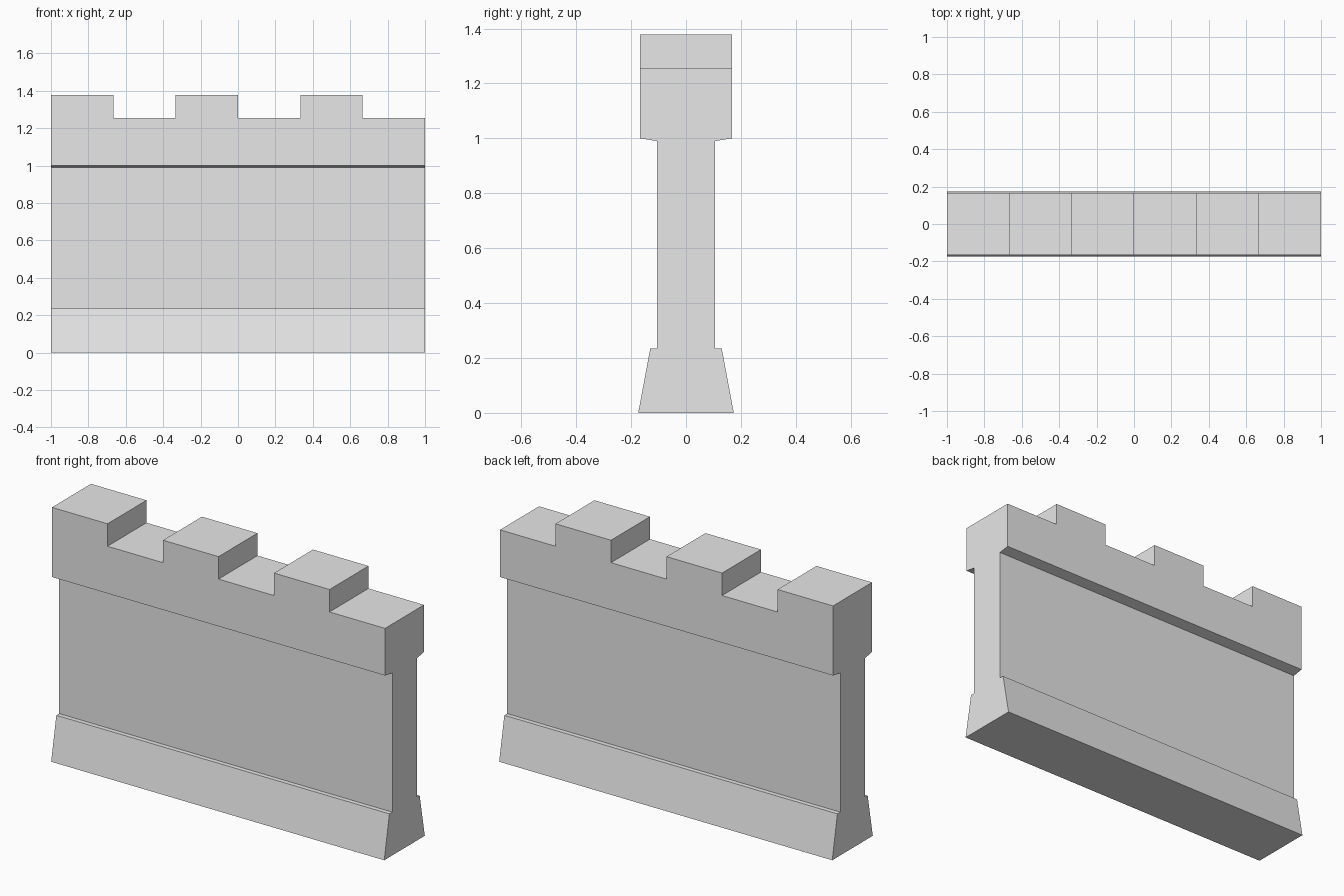
import bpy
import bmesh

cube = bpy.data.objects.get("Cube")
if cube:
    bpy.data.objects.remove(cube, do_unlink=True)

stone = bpy.data.materials.new("pale_grey_stone")
stone.use_nodes = True
stone.diffuse_color = (0.8, 0.8, 0.8, 1)
stone.node_tree.nodes["Principled BSDF"].inputs["Base Color"].default_value = stone.diffuse_color

HALF_LENGTH = 1.0
PARAPET_HALF = 0.167
WALK_Z, TOP_Z = 1.256, 1.378
STEP = 2 * HALF_LENGTH / 6


def extrude_outline(name, outline, axis, half):
    """Extrude a closed 2D outline symmetrically along x or y."""
    def place(u, v, d):
        return (d, u, v) if axis == "x" else (u, d, v)

    bm = bmesh.new()
    face = bm.faces.new([bm.verts.new(place(u, v, -half)) for u, v in outline])
    new = bmesh.ops.extrude_face_region(bm, geom=[face])["geom"]
    moved = [g for g in new if isinstance(g, bmesh.types.BMVert)]
    bmesh.ops.translate(bm, verts=moved, vec=place(0, 0, 2 * half))
    bmesh.ops.recalc_face_normals(bm, faces=bm.faces)
    mesh = bpy.data.meshes.new(name)
    bm.to_mesh(mesh)
    bm.free()
    mesh.materials.append(stone)
    obj = bpy.data.objects.new(name, mesh)
    bpy.context.collection.objects.link(obj)
    return obj


# Wall body: battered plinth, thin shaft and the undercut of the parapet
side = [(0.174, 0), (0.13, 0.235), (0.105, 0.235), (0.105, 0.99), (PARAPET_HALF, 1.0)]
extrude_outline("wall_body", side + [(-y, z) for y, z in reversed(side)], "x", HALF_LENGTH)

# Parapet: alternating merlons and gaps, starting with a merlon on the right
crest = []
for i in range(6):
    z = TOP_Z if i % 2 == 0 else WALK_Z
    x = -HALF_LENGTH + i * STEP
    crest += [(x, z), (x + STEP, z)]
extrude_outline("crenellated_parapet",
                [(HALF_LENGTH, 1.0), (-HALF_LENGTH, 1.0)] + crest, "y", PARAPET_HALF)
